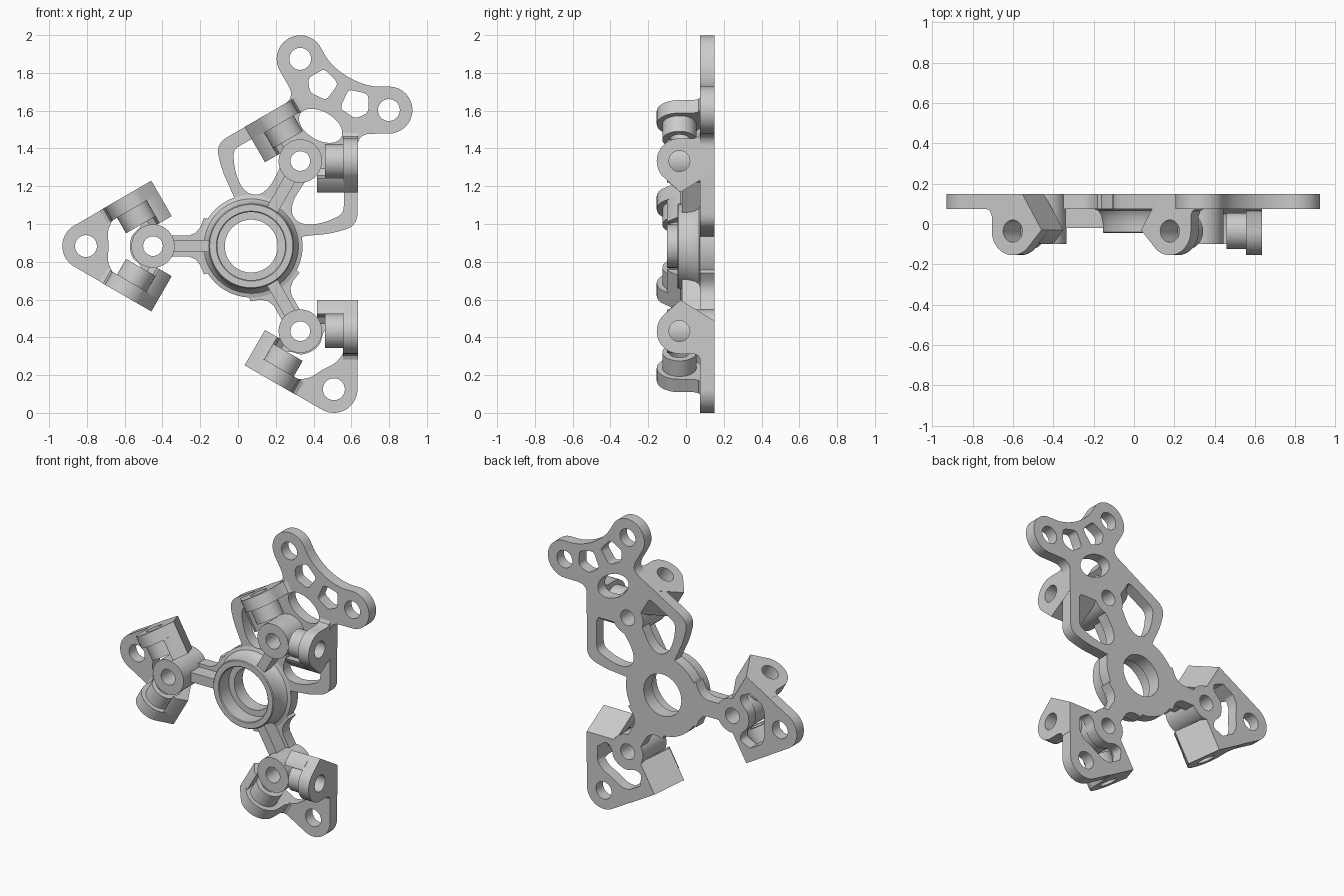
import bpy, bmesh
from math import radians, cos, sin
from mathutils import Matrix, Vector

if "Cube" in bpy.data.objects:
    bpy.data.objects.remove(bpy.data.objects["Cube"])

HUB = Matrix.Translation((0.07, 0, 0.883))
FRONT = Matrix(((1, 0, 0, 0), (0, 0, -1, 0), (0, 1, 0, 0), (0, 0, 0, 1)))  # profile in x,z
SIDE = Matrix(((0, 0, 1, 0), (1, 0, 0, 0), (0, 1, 0, 0), (0, 0, 0, 1)))    # profile in y,z
MIRROR = Matrix.Diagonal((1, 1, -1, 1))


def turn(deg):
    return Matrix.Rotation(-radians(deg), 4, 'Y')


def arc(cx, cy, r, a0, a1, n=16):
    return [(cx + r * cos(radians(a0 + (a1 - a0) * i / n)),
             cy + r * sin(radians(a0 + (a1 - a0) * i / n))) for i in range(n + 1)]


def circle(cx, cy, r, n=40):
    return arc(cx, cy, r, 0, 360, n)[:-1]


def flip(pts):
    return [(u, -v) for u, v in reversed(pts)]


def sym(half):
    # completes a half outline across the arm axis
    return half + [p for p in flip(half) if abs(p[1]) > 1e-6]


def rounded(pts, r):
    out = []
    for i, p in enumerate(pts):
        p = Vector(p)
        a, b = Vector(pts[i - 1]) - p, Vector(pts[(i + 1) % len(pts)]) - p
        a = p + a.normalized() * min(r, a.length * 0.45)
        b = p + b.normalized() * min(r, b.length * 0.45)
        for k in range(6):
            t = k / 5
            out.append(tuple(a * (1 - t) ** 2 + p * 2 * t * (1 - t) + b * t * t))
    return out


def finish(name, bm, mat):
    bmesh.ops.remove_doubles(bm, verts=bm.verts, dist=1e-5)
    bm.transform(HUB @ mat)
    bmesh.ops.recalc_face_normals(bm, faces=bm.faces)
    me = bpy.data.meshes.new(name)
    bm.to_mesh(me)
    bm.free()
    ob = bpy.data.objects.new(name, me)
    bpy.context.collection.objects.link(ob)
    return ob


def slab(name, loops, a, b, mat, axis=FRONT):
    # flat filled profile with holes, extruded from a to b
    cu = bpy.data.curves.new(name + "_profile", 'CURVE')
    cu.dimensions = '2D'
    cu.fill_mode = 'BOTH'
    cu.extrude = (b - a) / 2
    for pts in loops:
        sp = cu.splines.new('POLY')
        sp.points.add(len(pts) - 1)
        for q, p in zip(sp.points, pts):
            q.co = (p[0], p[1], 0, 1)
        sp.use_cyclic_u = True
    tmp = bpy.data.objects.new(name + "_profile", cu)
    bpy.context.collection.objects.link(tmp)
    dg = bpy.context.evaluated_depsgraph_get()
    me = bpy.data.meshes.new_from_object(tmp.evaluated_get(dg))
    bm = bmesh.new()
    bm.from_mesh(me)
    bpy.data.objects.remove(tmp)
    bpy.data.curves.remove(cu)
    bpy.data.meshes.remove(me)
    mid = (a + b) / 2
    shift = Matrix.Translation((0, 0, -mid if axis is FRONT else mid))
    return finish(name, bm, mat @ axis @ shift)


# Hub: turned ring with a counterbore and a filleted foot
bm = bmesh.new()
prof = [(.14, .15), (.272, .15), (.272, .075), (.25, .068), (.237, .05), (.23, .025),
        (.225, .0), (.225, -.04), (.22, -.045), (.185, -.045), (.18, -.04), (.18, .06), (.14, .06)]
vs = [bm.verts.new((r, y, 0)) for r, y in prof]
es = [bm.edges.new((vs[i - 1], vs[i])) for i in range(len(vs))]
bmesh.ops.spin(bm, geom=vs + es, axis=(0, 1, 0), cent=(0, 0, 0), angle=radians(360), steps=72)
finish("hub", bm, Matrix())

BOSS, BOSS_HOLE = .52, .052
boss_hole = circle(BOSS, 0, BOSS_HOLE)

# Two corner plates with a curved window
corner = sym(arc(.875, 0, .125, 0, 60) + [(.623, .29), (.517, .106), (.43, .055), (.33, .055),
                                          (.295, .07), (.27, .1), (.25, .15), (.18, .13)])
window = rounded(sym([(.755, 0), (.76, .08), (.735, .14), (.665, .19), (.575, .15),
                      (.585, .1), (.632, .06), (.645, 0)]), .025)
for side, ang in (("left", 180), ("lower", -60)):
    slab(side + "_corner_plate", [corner, circle(.875, 0, .058), window, boss_hole],
         .075, .15, turn(ang))


# Upper mounting plate, symmetric about its arm
def loc(x, z):
    x, z = x - .07, z - .89
    return (.5 * x + .866 * z, .866 * x - .5 * z)


upper = rounded(sym([(1.03, 0), (1.038, .08), (1.06, .15)] + arc(.988, .271, .125, -25, 150)
                    + [(.796, .19), (.375, .434), (.27, .335), (.21, .25), (.15, .17)]), .07)
side_win = rounded([loc(*p) for p in ((.28, 1.07), (.31, 1.02), (.37, 1.0), (.46, 1.015), (.56, 1.06),
                                      (.56, 1.29), (.42, 1.29), (.375, 1.26), (.295, 1.14))], .04)
penta = rounded([loc(*p) for p in ((.54, 1.62), (.585, 1.72), (.69, 1.695),
                                   (.69, 1.595), (.62, 1.565))], .025)
oval = [(.735 + u * .075, v * .125) for u, v in circle(0, 0, 1)]
bolt = circle(.988, .271, .058)
slab("upper_plate", [upper, side_win, flip(side_win), penta, flip(penta), oval,
                     bolt, flip(bolt), boss_hole], .075, .15, turn(60))

# Side lug: eye plate with a peaked end, drawn in y,z
CY, CZ = -.035, -.45
eye = circle(CY, CZ, .055)
lug = [(.15, -.395), (-.03, -.285)] + arc(CY, CZ, .12, 140, 270) + [
    (.04, -.57), (.065, -.58), (.075, -.6), (.15, -.6)]
roof = [(.15, -.395), (-.03, -.285), (-.09, -.335), (-.1, -.36), (-.04, -.352),
        (.05, -.375), (.075, -.41), (.15, -.41)]

for side, ang in (("left", 180), ("lower", -60), ("upper", 60)):
    m = turn(ang)
    # Arm: raised rib and bored boss
    slab(side + "_rib", [[(.205, -.032), (.43, -.032), (.43, .032), (.205, .032)]], -.02, .1, m)
    slab(side + "_boss", [circle(BOSS, 0, .115), boss_hole], -.1, .15, m)
    # A pair of lugs, each with a sloping roof and an inner spacer
    for tag, mir in (("a", Matrix()), ("b", MIRROR)):
        k = m @ mir @ turn(60)
        slab(f"{side}_lug_{tag}", [lug, eye], .485, .564, k, SIDE)
        slab(f"{side}_lug_roof_{tag}", [roof], .348, .49, k, SIDE)
        slab(f"{side}_lug_spacer_{tag}", [circle(CY, CZ, .09), eye], .39, .49, k, SIDE)

# Smooth round walls, crisp edges
for ob in bpy.context.collection.objects:
    ob.select_set(True)
    bpy.context.view_layer.objects.active = ob
bpy.ops.object.shade_smooth_by_angle(angle=radians(30))
